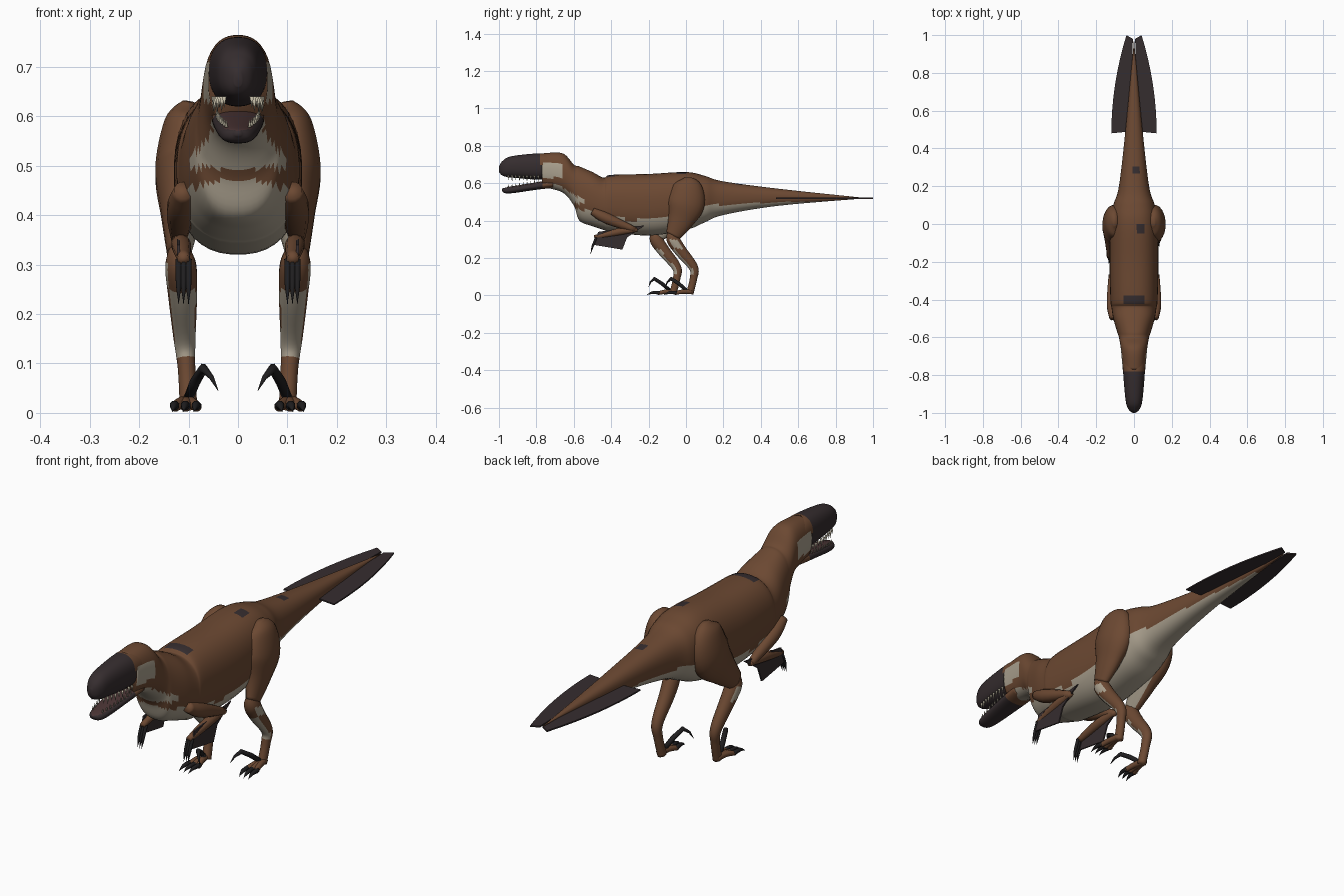
import bpy, bmesh, math
from mathutils import Vector

if "Cube" in bpy.data.objects:
    bpy.data.objects.remove(bpy.data.objects["Cube"])

# Materials
MATERIALS = []


def material(label, red, green, blue):
    m = bpy.data.materials.new(label)
    m.use_nodes = True
    colour = (red, green, blue, 1)
    m.diffuse_color = colour
    m.node_tree.nodes["Principled BSDF"].inputs["Base Color"].default_value = colour
    MATERIALS.append(m)
    return len(MATERIALS) - 1


BROWN = material("brown hide", .15, .066, .032)
CREAM = material("cream underside", .4, .35, .27)
DARK = material("dark feather", .036, .026, .028)
CLAW = material("black claw", .014, .013, .014)
TOOTH = material("ivory teeth", .55, .5, .38)
MOUTH = material("mouth lining", .07, .035, .035)


def finish(name, bm, rule, smooth=True):
    """Turn a bmesh into an object, colouring faces by a fixed index or a rule."""
    bmesh.ops.recalc_face_normals(bm, faces=bm.faces)
    for face in bm.faces:
        centre = face.calc_center_median()
        face.material_index = rule(centre, face.normal) if callable(rule) else rule
        face.smooth = smooth
    mesh = bpy.data.meshes.new(name)
    bm.to_mesh(mesh)
    bm.free()
    for m in MATERIALS:
        mesh.materials.append(m)
    bpy.context.collection.objects.link(bpy.data.objects.new(name, mesh))


def interpolate(table, t):
    for (a, start), (b, end) in zip(table, table[1:]):
        if t <= b:
            return start + (end - start) * max(0, (t - a) / (b - a))
    return table[-1][-1]


def spline(points, steps):
    """Catmull-Rom curve through tuples of any length."""
    curve = []
    last = len(points) - 1
    for i in range(last):
        before, after = points[max(i - 1, 0)], points[min(i + 2, last)]
        for k in range(steps):
            t = k / steps
            curve.append([b + t * (c - a + t * (2 * a - 5 * b + 4 * c - d + t * (3 * b - a - 3 * c + d))) / 2
                          for a, b, c, d in zip(before, points[i], points[i + 1], after)])
    return curve + [list(points[last])]


def loft(name, rings, rule, sides, power=1):
    """Skin (centre, u, v) superellipse rings into a closed tube."""
    def bend(value):
        return math.copysign(abs(value) ** power, value)

    bm = bmesh.new()
    angles = [math.tau * (i + .5) / sides for i in range(sides)]
    loops = [[bm.verts.new(centre + u * bend(math.cos(a)) + v * bend(math.sin(a))) for a in angles]
             for centre, u, v in rings]
    for lower, upper in zip(loops, loops[1:]):
        for i in range(sides):
            bm.faces.new((lower[i - 1], lower[i], upper[i], upper[i - 1]))
    bm.faces.new(loops[0])
    bm.faces.new(loops[-1])
    finish(name, bm, rule)


def trunk(name, sections, rule, power=.85):
    """Centred loft along y; sections are (y, top, bottom, half width)."""
    rings = []
    for y, top, bottom, width in spline(sections, 7):
        height = max(top - bottom, .002) / 2
        rings.append((Vector((0, y, (top + bottom) / 2)), Vector((max(width, .001), 0, 0)), Vector((0, 0, height))))
    loft(name, rings, rule, 40, power)


def limb(name, x_start, x_end, points, rule, steps=4, sides=12, flat=1):
    """Tube through (y, z, radius) points while x runs evenly from start to end."""
    last = len(points) - 1
    path = spline([(x_start + (x_end - x_start) * i / last, *p) for i, p in enumerate(points)], steps)
    rings = []
    for i, (*centre, radius) in enumerate(path):
        ahead, behind = path[min(i + 1, len(path) - 1)], path[max(i - 1, 0)]
        along = (Vector(ahead[:3]) - Vector(behind[:3])).normalized()
        across = Vector((1, 0, 0))
        across = (across - along * across.dot(along)).normalized()
        radius = max(radius, .0006)
        rings.append((Vector(centre), across * radius * flat, along.cross(across) * radius))
    loft(name, rings, rule, sides)


def plate(name, outline, half_thickness, rule):
    """Thin slab from an outline of 3D points."""
    bm = bmesh.new()
    offset = Vector(half_thickness)
    front, back = [[bm.verts.new(Vector(p) + offset * way) for p in outline] for way in (-1, 1)]
    bm.faces.new(front)
    bm.faces.new(back)
    for i in range(len(outline)):
        bm.faces.new((front[i - 1], front[i], back[i], back[i - 1]))
    finish(name, bm, rule, smooth=False)


# Body, neck and tail, with a pale belly, throat and cheek and dark back spots
BELLY_LINE = [(-.6, .47), (-.3, .4), (0, .42), (.1, .48), (.5, .5), (1, .51)]


def hide(c, n):
    if c.y < -.54 and c.z > .495:
        cheek = -.765 < c.y < -.66 and .63 < c.z < .71
        throat = c.z < min(.6, .6 - .6 * (c.y + .7))
        return CREAM if cheek or throat else BROWN
    if n.z > .5:
        shoulder_patch = abs(c.y + .4) < .02 and abs(c.x) < .055
        hip_spot = math.hypot(c.x - .04, c.y + .03) < .025
        tail_spot = math.hypot(c.x - .01, c.y - .29) < .022
        if shoulder_patch or hip_spot or tail_spot:
            return DARK
    return CREAM if c.z < interpolate(BELLY_LINE, c.y) else BROWN


trunk("body", [
    (-.77, .76, .58, .06), (-.66, .76, .55, .07), (-.6, .7, .48, .08), (-.57, .69, .4, .09),
    (-.5, .66, .37, .11), (-.44, .63, .35, .12), (-.4, .645, .34, .125), (-.2, .65, .32, .13),
    (0, .66, .35, .125), (.1, .64, .39, .11), (.2, .61, .43, .08), (.5, .57, .48, .045), (.97, .52, .52, 0)], hide)


# Head
def snout(c, n):
    return DARK if c.y < -.785 + max(0, .75 - c.z) / 4 else hide(c, n)


def jaw(c, n):
    if c.y > -.765:
        return BROWN
    return MOUTH if n.z > .85 else DARK


trunk("upper_jaw", [(-.7, .75, .64, .06), (-.78, .76, .62, .058), (-.93, .745, .63, .045),
                    (-.98, .72, .64, .03), (-1, .69, .66, .008)], snout)
trunk("lower_jaw", [(-.71, .62, .575, .053), (-.8, .605, .565, .05), (-.95, .58, .545, .034),
                    (-.985, .57, .56, .006)], jaw)

# Paired parts, built once for each side
for side, s in (("left", 1), ("right", -1)):
    # Tail fan: the outer edge curves in towards the tip
    steps = [i / 8 for i in range(9)]
    outer = [(s * (.12 - .08 * t * t), .48 + .52 * t, .52) for t in steps]
    plate(side + "_tail_fan", outer + [(s * .006, .98, .52), (s * .02, .49, .52)], (0, 0, .003), DARK)

    # Teeth follow the narrowing jaws
    for i in range(9):
        y = -.79 - .02 * i
        x = s * .05 * (1 - (i / 12) ** 2)
        tip = .61 if i % 2 else .618
        limb(f"{side}_upper_tooth_{i}", x, x, [(y, .64, .005), (y, tip, 0)], TOOTH, 1, 6)
        root = .6 + .15 * (y + .8)
        limb(f"{side}_lower_tooth_{i}", x * .85, x * .85, [(y, root, .004), (y, root + .016, 0)], TOOTH, 1, 6)

    # Arm with wing feathers and three fingers
    shoulder, elbow, wrist = s * .11, s * .12, s * .11
    limb(side + "_upper_arm", shoulder, elbow, [(-.5, .45, .02), (-.42, .41, .03), (-.27, .35, .015)], BROWN)
    limb(side + "_forearm", elbow, wrist, [(-.26, .35, .01), (-.36, .34, .02), (-.49, .31, .012)], BROWN)
    wing = [(-.47, .34), (-.22, .375), (-.315, .31), (-.34, .245), (-.49, .27)]
    plate(side + "_wing_feathers", [(elbow, y, z) for y, z in wing], (.003, 0, 0), DARK)
    for i in (-1, 0, 1):
        x = wrist + i * .01
        limb(f"{side}_finger_{i + 2}", x, x, [(-.48, .31, .007), (-.5, .26, .006), (-.51, .22, 0)], CLAW, sides=8)

    # Legs: the right one steps forward below the hip
    def step(points):
        reach = .09 if s < 0 else 0
        return [(y - reach * min(1, max(0, (.5 - z) / .18)), z, r) for y, z, r in points]

    def thigh_colour(c, n):
        return CREAM if s * n.x < -.5 and c.z < .44 else BROWN

    def shin_colour(c, n):
        shin_front = n.y < -.25 and .11 < c.z < .245
        knee_side = s * n.x > .75 and .25 < c.z < .3
        return CREAM if shin_front or knee_side else BROWN

    limb(side + "_thigh", s * .1, s * .12, step([
        (.01, .63, .02), (.01, .59, .075), (0, .49, .1), (-.03, .4, .07), (-.07, .32, .04)]),
        thigh_colour, 6, 20, flat=.58)
    limb(side + "_shin", s * .12, s * .1, step([
        (-.08, .34, .02), (-.07, .3, .035), (-.03, .24, .033), (.04, .15, .025), (.04, .09, .02),
        (.02, .01, .02)]), shin_colour, 6, 16, flat=.9)

    # Toes, toe claws and the raised sickle claw
    ankle = s * .105
    for i in (-1, 0, 1):
        x = ankle + i * .022
        limb(f"{side}_toe_{i + 2}", ankle, x, step([(.03, .02, .014), (-.02, .02, .012), (-.06, .012, .01)]), BROWN)
        limb(f"{side}_toe_claw_{i + 2}", x, x + s * .006,
             step([(-.05, .014, .01), (-.09, .015, .008), (-.12, .002, 0)]), CLAW, sides=8)
    limb(side + "_sickle_claw", s * .1, s * .04, step([(0, .03, .01), (-.08, .09, .01), (-.11, .045, 0)]),
         CLAW, 2, 8)
